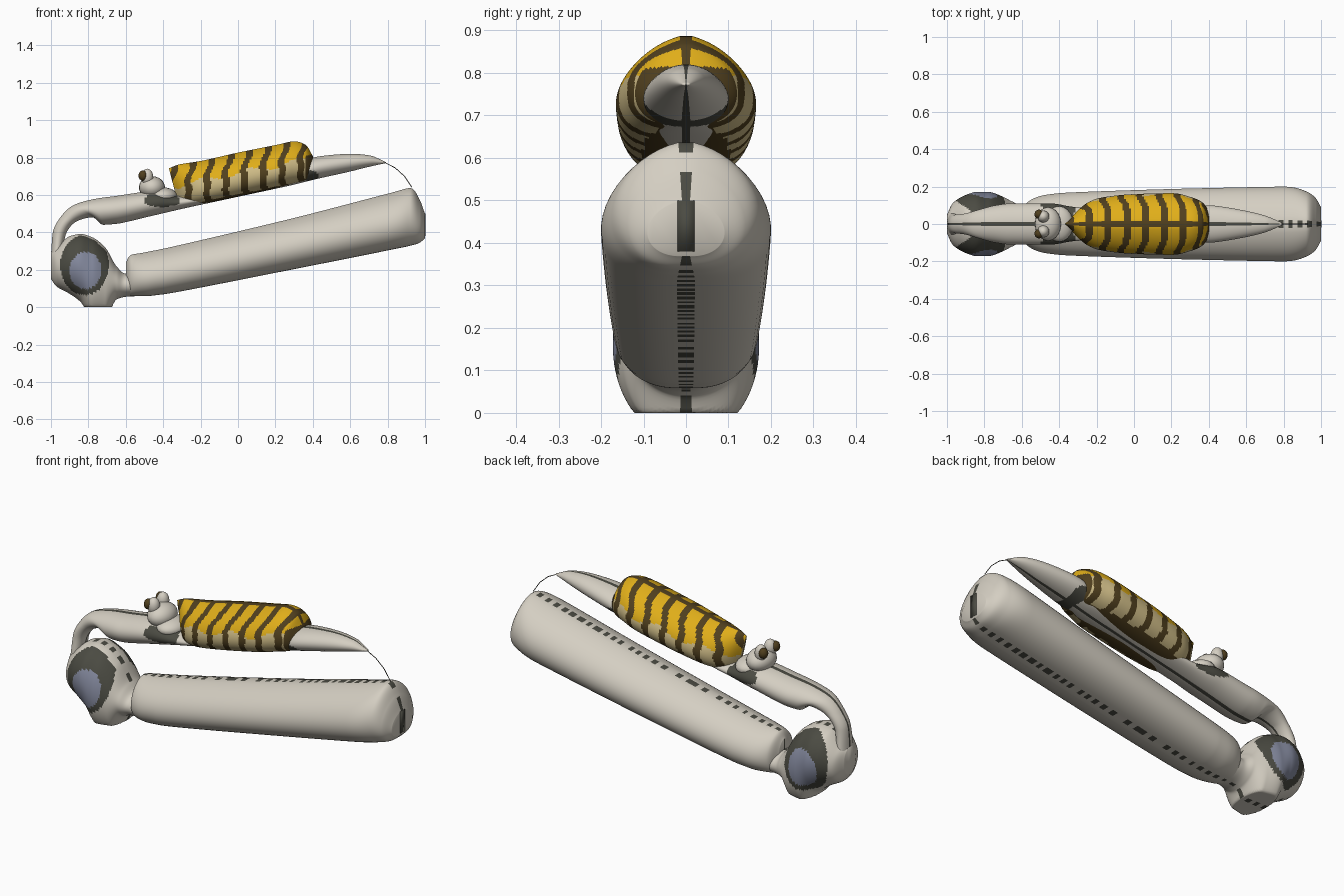
import bpy
import bmesh
from math import sin, cos, radians
from mathutils import Matrix

default_cube = bpy.data.objects.get("Cube")
if default_cube:
    bpy.data.objects.remove(default_cube, do_unlink=True)


def make_material(name, colour):
    material = bpy.data.materials.new(name)
    material.use_nodes = True
    rgba = (*colour, 1)
    material.diffuse_color = rgba
    shader = next(n for n in material.node_tree.nodes if n.type == "BSDF_PRINCIPLED")
    shader.inputs["Base Color"].default_value = rgba
    shader.inputs["Roughness"].default_value = 0.7
    return material


PALETTE = [
    make_material("stone grey", (.66, .62, .54)),
    make_material("charcoal", (.07, .07, .055)),
    make_material("slate blue", (.23, .25, .34)),
    make_material("golden yellow", (.74, .42, .01)),
    make_material("dark brown", (.08, .05, .013)),
    make_material("pale cream", (.62, .5, .24)),
]
STONE, CHARCOAL, SLATE, GOLD, BROWN, CREAM = range(len(PALETTE))


def finish(name, bm, colour_rule):
    """Turn a bmesh into a smooth object, colouring each face by a rule."""
    bmesh.ops.recalc_face_normals(bm, faces=bm.faces[:])
    for face in bm.faces:
        face.material_index = colour_rule(face.calc_center_median())
        face.smooth = True
    mesh = bpy.data.meshes.new(name)
    bm.to_mesh(mesh)
    bm.free()
    for material in PALETTE:
        mesh.materials.append(material)
    obj = bpy.data.objects.new(name, mesh)
    bpy.context.collection.objects.link(obj)


def slope(before, after):
    """Tangent that never overshoots its neighbours."""
    if before * after <= 0:
        return 0
    return 2 * before * after / (before + after)


def refine(rows, steps):
    """Smoothly interpolate the cross-section rows."""
    last = len(rows) - 1
    gaps = [[b - a for a, b in zip(rows[i], rows[i + 1])] for i in range(last)]
    tangents = [gaps[0]]
    tangents += [[slope(a, b) for a, b in zip(gaps[i], gaps[i + 1])] for i in range(last - 1)]
    tangents.append(gaps[-1])
    result = []
    for i in range(last):
        for step in range(steps):
            t = step / steps
            ease = t * t * (3 - 2 * t)
            leave, arrive = t * (1 - t) ** 2, t * t * (t - 1)
            result.append([
                p + g * ease + m * leave + n * arrive
                for p, g, m, n in zip(rows[i], gaps[i], tangents[i], tangents[i + 1])
            ])
    result.append(rows[last])
    return result


def loft(name, rows, colour_rule, steps=12, sides=24, sag=0):
    """Oval sections, each: lower x, lower z, upper x, upper z, half width."""
    bm = bmesh.new()
    limit = radians(84)
    arc = [-limit + 2 * limit * i / (sides - 1) for i in range(sides)]
    angles = [(a, 1) for a in arc] + [(a, -1) for a in reversed(arc)]
    rings = []
    for xa, za, xb, zb, width in refine(rows, steps):
        ring = []
        for a, side in angles:
            lift = sin(a) - sag * cos(a)
            x = (xa + xb) / 2 + (xb - xa) / 2 * lift
            z = (za + zb) / 2 + (zb - za) / 2 * lift
            ring.append(bm.verts.new((x, side * width * cos(a), max(z, 0))))
        rings.append(ring)
    count = len(angles)
    for first, second in zip(rings, rings[1:]):
        for i in range(count):
            j = (i + 1) % count
            bm.faces.new((first[i], first[j], second[j], second[i]))
    # Each end closes with two halves and a narrow seam
    for ring in (rings[0], rings[-1]):
        bm.faces.new(ring[:sides])
        bm.faces.new(ring[sides:])
        bm.faces.new((ring[0], ring[sides - 1], ring[sides], ring[-1]))
    finish(name, bm, colour_rule)


def upright(rows):
    """Rows of x, lower z, upper z, half width become vertical sections."""
    return [(x, low, x, high, width) for x, low, high, width in rows]


def inside(p, x, z, rx, rz):
    return ((p.x - x) / rx) ** 2 + ((p.z - z) / rz) ** 2 < 1


def on_seam(p):
    return abs(p.y) < 1e-4


def dashed(p):
    return CHARCOAL if int((p.x + 1) * 40) % 2 else STONE


# Colour rules
def head_colour(p):
    if on_seam(p):
        return dashed(p)
    if abs(p.y) > .06:
        if inside(p, -.815, .195, .085, .1):
            return SLATE
        if inside(p, -.82, .225, .13, .16):
            return CHARCOAL
    return STONE


def base_colour(p):
    return dashed(p) if on_seam(p) else STONE


def upper_colour(p):
    if on_seam(p):
        return CHARCOAL
    patch = inside(p, -.41, .57, .1 + .02 * sin(p.x * 90), .035)
    return CHARCOAL if patch or inside(p, .39, .7, .04, .03) else STONE


def body_colour(p):
    height = p.z - (.715 + .205 * p.x)
    if on_seam(p):
        return BROWN
    along = p.x - .3 * max(height, 0) + .1 * min(height, 0) + .088
    wobble = .06 * sin(height * 60)
    if (along / .1 + wobble) % 1 < .36 or height < -.112:
        return BROWN
    if p.x > .36 and height < .02:
        return BROWN
    return CREAM if height < .015 * sin(p.x * 25) else GOLD


# Round head with side patches
loft("round_head", upright([
    (-1, .15, .3, .05), (-.97, .11, .32, .11), (-.9, .07, .38, .155),
    (-.84, .025, .392, .172), (-.78, -.065, .375, .172), (-.71, -.06, .32, .15),
    (-.65, .04, .22, .12), (-.6, .055, .18, .1), (-.5, .06, .18, .1),
]), head_colour, sides=40)

# Long lower arm, widest a little below its middle
loft("lower_arm", upright([
    (-.6, .1, .24, .05), (-.575, .06, .28, .11), (-.5, .06, .295, .15),
    (-.4, .07, .315, .165), (.3, .205, .48, .19), (.8, .305, .61, .2),
    (.92, .33, .64, .175), (.97, .345, .58, .14), (1, .37, .5, .09),
]), base_colour, steps=28, sag=.17)

# Neck and tapering upper arm
neck = [
    (-.94, .28, -1, .28, .06), (-.92, .39, -.99, .4, .05),
    (-.86, .46, -.95, .48, .055), (-.78, .48, -.88, .545, .075),
    (-.72, .44, -.76, .58, .1),
]
loft("upper_arm", neck + upright([
    (-.65, .445, .595, .11), (-.45, .49, .62, .11), (-.3, .525, .595, .09),
    (0, .59, .64, .085), (.3, .655, .71, .085), (.4, .68, .8, .1),
    (.6, .725, .82, .07), (.7, .75, .812, .045), (.79, .77, .776, .008),
]), upper_colour, steps=16)

# Striped body on the upper arm
front_end = [(-.32, .55, -.37, .745, .012), (-.29, .55, -.32, .765, .07)]
loft("striped_body", front_end + upright([
    (-.2, .557, .785, .135), (0, .595, .83, .16), (.2, .64, .87, .165),
    (.3, .665, .89, .145), (.36, .68, .872, .12), (.4, .705, .81, .075),
]), body_colour, steps=24, sides=40, sag=.25)


def blob(name, centre, size, colour):
    bm = bmesh.new()
    bmesh.ops.create_uvsphere(bm, u_segments=20, v_segments=12, radius=1)
    bmesh.ops.transform(bm, matrix=Matrix.Diagonal((*size, 1)), verts=bm.verts)
    bmesh.ops.translate(bm, vec=centre, verts=bm.verts)
    finish(name, bm, lambda p: colour)


# Small head in front of the striped body
blob("small_head", (-.46, 0, .64), (.07, .09, .06), STONE)
blob("small_muzzle", (-.4, 0, .595), (.075, .095, .045), STONE)
for label, side in (("left", 1), ("right", -1)):
    blob(f"{label}_ear", (-.485, side * .04, .695), (.032, .032, .045), STONE)
    blob(f"{label}_ear_patch", (-.508, side * .052, .703), (.024, .025, .028), BROWN)

# Thin wire arching between the arm tips
wire_curve = bpy.data.curves.new("tip_wire", "CURVE")
wire_curve.dimensions = "3D"
wire_curve.bevel_depth = .002
wire_curve.materials.append(PALETTE[CHARCOAL])
spline = wire_curve.splines.new("POLY")
arch = [(.785, .773), (.84, .745), (.89, .7), (.93, .64)]
spline.points.add(len(arch) - 1)
for point, (x, z) in zip(spline.points, arch):
    point.co = (x, 0, z, 1)
bpy.context.collection.objects.link(bpy.data.objects.new("tip_wire", wire_curve))

# Dark strip on the blunt end
bm = bmesh.new()
bmesh.ops.create_cube(bm, size=1)
bmesh.ops.transform(bm, matrix=Matrix.Diagonal((.005, .04, .12, 1)), verts=bm.verts)
bmesh.ops.translate(bm, vec=(.999, 0, .44), verts=bm.verts)
finish("end_strip", bm, lambda p: CHARCOAL)
